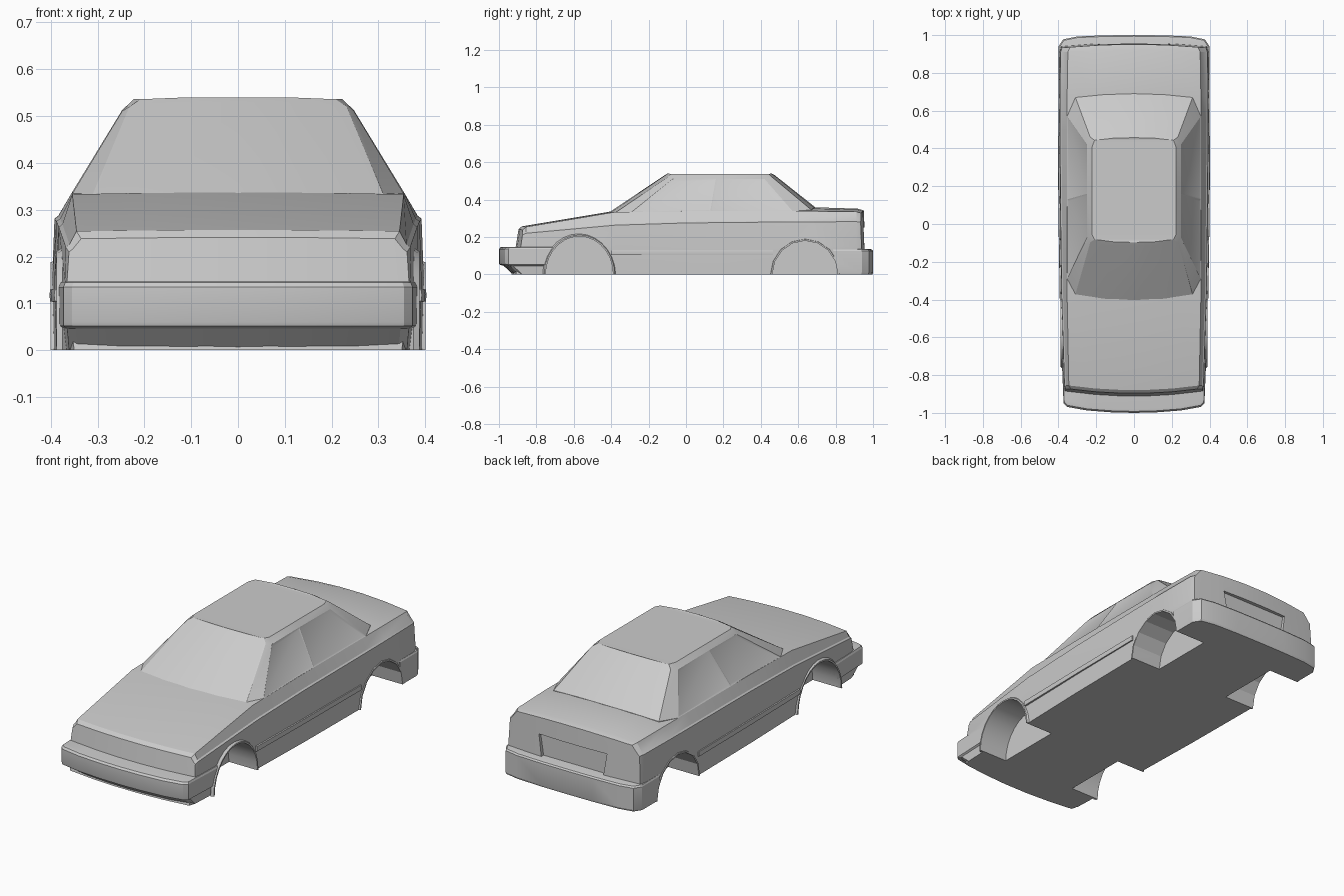
import bpy, bmesh, math
from mathutils import Matrix

cube = bpy.data.objects.get("Cube")
if cube:
    bpy.data.objects.remove(cube, do_unlink=True)

paint = bpy.data.materials.new("grey paint")
paint.use_nodes = True
GREY = (0.6, 0.6, 0.6, 1)
paint.diffuse_color = GREY
paint.node_tree.nodes["Principled BSDF"].inputs["Base Color"].default_value = GREY


def make(name, bm):
    bmesh.ops.recalc_face_normals(bm, faces=bm.faces)
    me = bpy.data.meshes.new(name)
    bm.to_mesh(me)
    bm.free()
    ob = bpy.data.objects.new(name, me)
    bpy.context.collection.objects.link(ob)
    me.materials.append(paint)
    return ob


def bridge(bm, rings, closed=True):
    """Quads between successive rings; returns the faces."""
    faces = []
    for a, b in zip(rings, rings[1:]):
        n = len(a)
        for i in range(n if closed else n - 1):
            j = (i + 1) % n
            faces.append(bm.faces.new((a[i], a[j], b[j], b[i])))
    return faces


def mirrored(half):
    """Half outline from the centre line outward, closed by its mirror image."""
    return half + [(-p[0], *p[1:]) for p in reversed(half) if p[0] > 0]


def select_only(ob):
    bpy.ops.object.select_all(action='DESELECT')
    ob.select_set(True)
    bpy.context.view_layer.objects.active = ob


def cut(ob, cutters):
    for c in cutters:
        mod = ob.modifiers.new("cut", 'BOOLEAN')
        mod.operation, mod.solver, mod.object = 'DIFFERENCE', 'EXACT', c
        select_only(ob)
        bpy.ops.object.modifier_apply(modifier=mod.name)


def smooth(ob):
    select_only(ob)
    bpy.ops.object.shade_smooth_by_angle(angle=math.radians(22))


# Main body: cross-sections along the length
# y, half widths (floor, mid, crease, top), crease z, top z, crown, tilt, bow
STATIONS = [
    (-0.935, .35, .365, .358, .335, .21, .238, .003, .04, .03),
    (-0.90, .36, .37, .365, .345, .22, .254, .003, .02, .03),
    (-0.40, .378, .385, .38, .354, .263, .333, .004, 0, .02),
    (0.0, .388, .392, .385, .354, .275, .338, .006, 0, 0),
    (0.50, .393, .397, .389, .354, .28, .338, .016, 0, 0),
    (0.68, .393, .397, .389, .354, .281, .338, .022, 0, 0),
    (0.92, .39, .395, .386, .35, .282, .335, .017, 0, -.01),
    (0.965, .38, .387, .378, .338, .28, .328, .014, -.01, -.02),
]
ACROSS = (1, .6, .2, -.2, -.6, -1)
bm = bmesh.new()
rings = []
for y, wb, wm, wc, wt, zc, zt, crown, tilt, bow in STATIONS:
    side = [(wc - .005, zc + .006), (wc + .003, zc), (wm, .15)]
    pts = [(wt * f, zt + crown * (1 - f * f)) for f in ACROSS]
    pts += [(-x, z) for x, z in side]
    pts += [(wb * f, 0) for f in reversed(ACROSS)]
    pts += list(reversed(side))
    rings.append([bm.verts.new((x, y + tilt * z / .25 + bow * (x / .38) ** 2, z)) for x, z in pts])
bridge(bm, rings)
for r in (rings[0], rings[-1]):
    for i in range(5):
        bm.faces.new((r[i], r[i + 1], r[13 - i], r[14 - i]))
    bm.faces.new(r[5:10])
    bm.faces.new(r[14:] + r[:1])
body = make("body", bm)

# Cabin: base and roof outlines joined, side glass slightly sunk
base = [(0, -.405, .335), (.16, -.397, .335), (.31, -.372, .334), (.354, -.29, .334),
        (.354, .13, .338), (.354, .57, .338), (.31, .67, .345), (.16, .685, .357), (0, .69, .36)]
rim = [(0, -.115, .53), (.12, -.112, .529), (.232, -.098, .52), (.248, -.07, .51),
       (.248, .16, .512), (.248, .42, .51), (.232, .46, .52), (.12, .472, .529), (0, .475, .53)]
skirt = [(x, y, .29) for x, y, z in base]
roof = [(x * .9, .18 + (y - .18) * .94, .536 + .004 * (x < .2)) for x, y, z in rim]
bm = bmesh.new()
rings = [[bm.verts.new(p) for p in mirrored(h)] for h in (skirt, base, rim, roof)]
faces = bridge(bm, rings)
n = len(rings[0])
top, foot = rings[-1], rings[0]
for i in range(n // 2):
    a, b = (-i) % n, (-i - 1) % n
    for r in (top, foot):
        bm.faces.new(list(dict.fromkeys((r[i], r[i + 1], r[b], r[a]))))
bm.normal_update()
bmesh.ops.recalc_face_normals(bm, faces=bm.faces)
glass = [f for f in faces[n:2 * n]
         if abs(f.normal.x) > .7 and -.2 < f.calc_center_median().y < .45]
bmesh.ops.inset_individual(bm, faces=glass, thickness=.014, depth=-.003)
cabin = make("cabin", bm)


# Bumpers: plan outline stacked in layers of (z, side inset, lengthwise shift)
def bumper(name, half, layers):
    bm = bmesh.new()
    rings = []
    for z, dx, dy in layers:
        pts = [(max(x - dx, 0) if x else 0, y + dy, z) for x, y in half]
        rings.append([bm.verts.new(p) for p in mirrored(pts)])
    bridge(bm, rings)
    bm.faces.new(rings[0])
    bm.faces.new(rings[-1])
    return make(name, bm)


front_bumper = bumper(
    "front_bumper",
    [(0, -1), (.12, -.997), (.25, -.987), (.355, -.968), (.373, -.95), (.383, -.70), (0, -.70)],
    [(0, .012, .075), (.046, .008, .025), (.052, 0, .003), (.06, 0, 0), (.135, 0, 0),
     (.145, .004, .008), (.147, .012, .02)])
rear_bumper = bumper(
    "rear_bumper",
    [(0, 1), (.15, .999), (.3, .993), (.375, .978), (.4, .94), (.4, .79), (0, .79)],
    [(0, .002, -.004), (.01, 0, 0), (.125, 0, 0), (.133, .004, -.006), (.136, .012, -.018)])

# Wheel arches: cutters and raised lips (y centre, half length, height, sides)
ARCHES = {"front": (-.57, .18, .203, 28), "rear": (.637, .175, .18, 16)}
cutters = []
for name, (cy, ry, rz, sides) in ARCHES.items():
    for label, s in (("left", 1), ("right", -1)):
        bm = bmesh.new()
        bmesh.ops.create_cone(bm, cap_ends=True, segments=sides, radius1=1, radius2=1, depth=.3)
        bm.transform(Matrix.Translation((s * .37, cy, 0)) @ Matrix.Diagonal((1, ry, rz, 1))
                     @ Matrix.Rotation(math.pi / 2, 4, 'Y'))
        c = make("arch_cutter", bm)
        c.hide_render = True
        cutters.append(c)

        bm = bmesh.new()
        outer = .388 if name == "front" else .4
        rings = []
        for i in range(sides // 2 + 1):
            a = math.pi * i / (sides // 2)
            rings.append([bm.verts.new((s * x, cy + (ry + d) * math.cos(a), (rz + d) * math.sin(a)))
                          for x, d in ((.36, 0), (outer, 0), (outer, .008), (.375, .016))])
        bridge(bm, rings)
        bm.faces.new(rings[0])
        bm.faces.new(rings[-1])
        smooth(make(f"{name}_arch_lip_{label}", bm))

# Number plate recess in the tail, wider at the top
bm = bmesh.new()
bmesh.ops.create_cube(bm, size=1)
for v in bm.verts:
    up = v.co.z > 0
    v.co = (v.co.x * (.40 if up else .36), 1.0 + v.co.y * .13, .25 if up else .12)
recess = make("plate_cutter", bm)

cut(body, cutters + [recess])
cut(front_bumper, cutters[:2])
cut(rear_bumper, cutters[2:])
for c in cutters + [recess]:
    bpy.data.objects.remove(c, do_unlink=True)
for ob in (body, cabin, front_bumper, rear_bumper):
    smooth(ob)

# Side rubbing strips between the arches
for label, s in (("left", 1), ("right", -1)):
    bm = bmesh.new()
    rings = [[bm.verts.new((s * (w + dx), y, z))
              for dx, z in ((-.03, .1), (0, .104), (.002, .118), (0, .13), (-.03, .134))]
             for y, w in ((-.40, .391), (.03, .398), (.465, .401))]
    bridge(bm, rings)
    bm.faces.new(rings[0])
    bm.faces.new(rings[-1])
    smooth(make(f"side_strip_{label}", bm))
